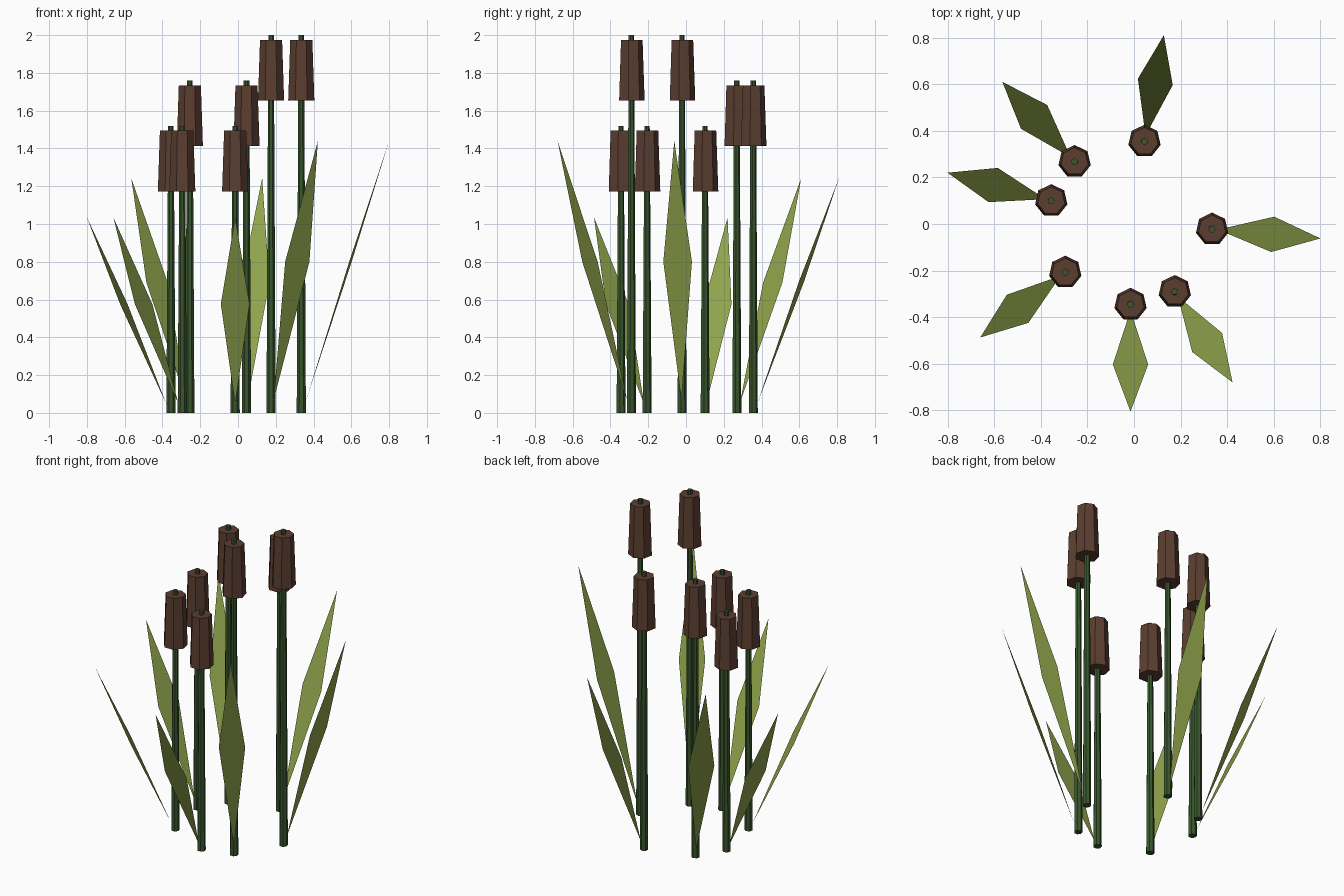
import bpy
import bmesh
import math
from mathutils import Vector

if "Cube" in bpy.data.objects:
    bpy.data.objects.remove(bpy.data.objects["Cube"])

HEAD_SIDES = 7


def material(name, color):
    m = bpy.data.materials.new(name)
    m.diffuse_color = (*color, 1.0)
    m.use_nodes = True
    m.node_tree.nodes["Principled BSDF"].inputs["Base Color"].default_value = m.diffuse_color
    return m


STEM = material("dark green", (0.040, 0.092, 0.026))
LEAF = material("olive green", (0.275, 0.366, 0.070))
HEAD = material("seed brown", (0.105, 0.048, 0.030))


def finish(name, bm, mat):
    mesh = bpy.data.meshes.new(name)
    bm.to_mesh(mesh)
    bm.free()
    mesh.materials.append(mat)
    bpy.context.collection.objects.link(bpy.data.objects.new(name, mesh))


def tapered_prism(name, x, y, z0, z1, r0, r1, mat):
    """Capped seven-sided prism with one corner towards +y."""
    bm = bmesh.new()
    rings = []
    for z, r in ((z0, r0), (z1, r1)):
        angles = [math.pi / 2 + math.tau * i / HEAD_SIDES for i in range(HEAD_SIDES)]
        rings.append([bm.verts.new((x + r * math.cos(a), y + r * math.sin(a), z))
                      for a in angles])
    low, top = rings
    bm.faces.new(low[::-1])
    bm.faces.new(top)
    for i in range(HEAD_SIDES):
        j = (i + 1) % HEAD_SIDES
        bm.faces.new((low[i], low[j], top[j], top[i]))
    finish(name, bm, mat)


def leaf(name, x, y, tip_x, tip_y, tip_z):
    """Flat diamond blade leaning outward from the foot of the stem."""
    out = Vector((tip_x - x, tip_y - y, 0)).normalized()
    side = Vector((-out.y, out.x, 0)) * 0.076
    base = Vector((x, y, 0.045 * tip_z)) + out * 0.025
    tip = Vector((tip_x, tip_y, tip_z))
    mid = base.lerp(tip, 0.535)
    bm = bmesh.new()
    bm.faces.new([bm.verts.new(p) for p in (base, mid - side, tip, mid + side)])
    finish(name, bm, LEAF)


# stem x, stem y, total height, leaf tip x, y, z
PLANTS = [
    (0.335, -0.022, 2.00, 0.800, -0.062, 1.44),
    (0.175, -0.290, 2.00, 0.423, -0.680, 1.44),
    (-0.015, -0.345, 1.52, -0.015, -0.805, 1.035),
    (-0.295, -0.207, 1.52, -0.660, -0.487, 1.035),
    (-0.355, 0.100, 1.52, -0.800, 0.220, 1.035),
    (-0.255, 0.268, 1.76, -0.565, 0.610, 1.243),
    (0.045, 0.355, 1.76, 0.128, 0.810, 1.243),
]

for n, (x, y, h, tx, ty, tz) in enumerate(PLANTS, 1):
    tapered_prism(f"stem_{n}", x, y, 0, h, 0.025, 0.015, STEM)
    tapered_prism(f"seed_head_{n}", x, y, h - 0.347, h - 0.026, 0.071, 0.060, HEAD)
    leaf(f"leaf_{n}", x, y, tx, ty, tz)
